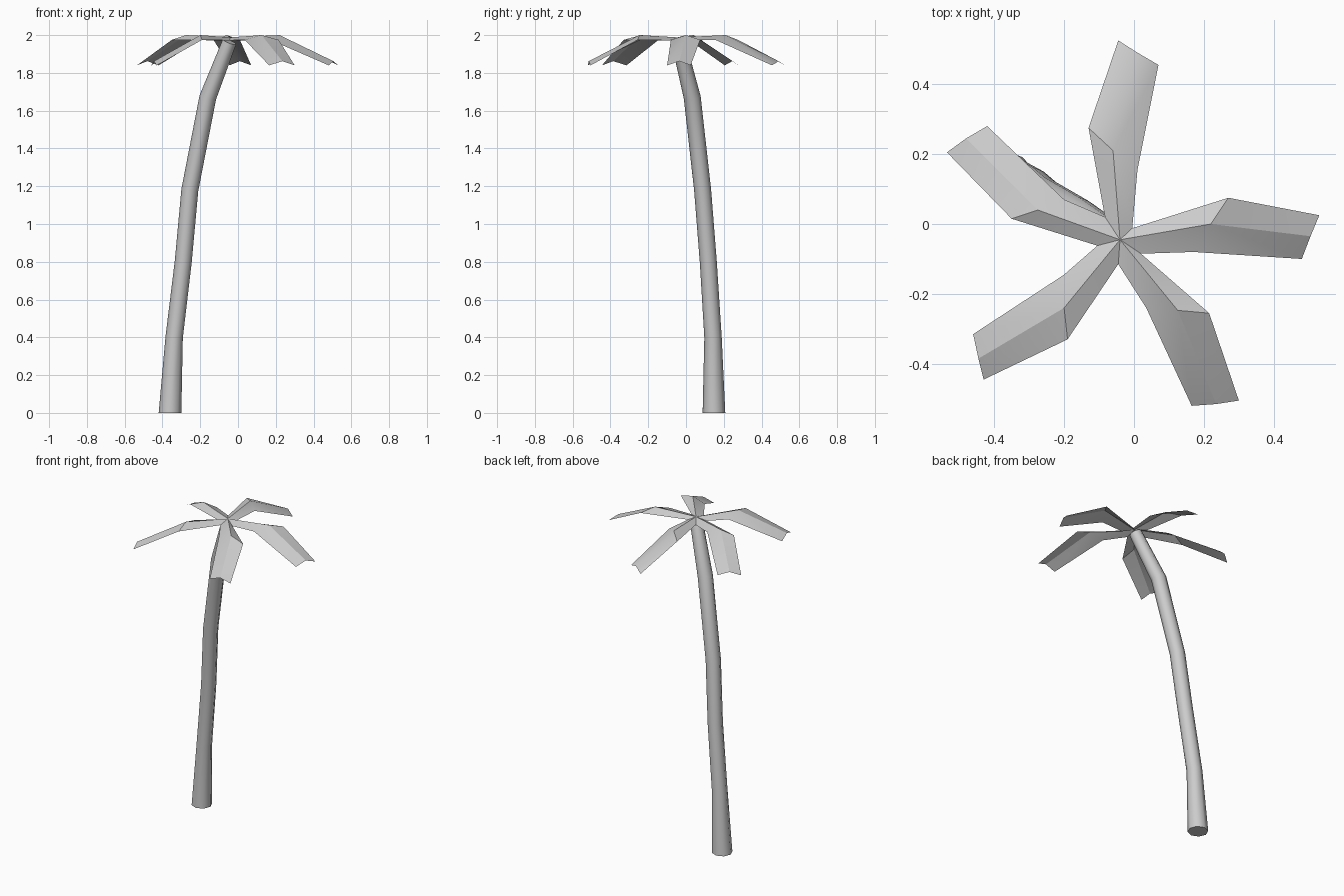
import bpy, bmesh, math
from mathutils import Vector

cube = bpy.data.objects.get("Cube")
if cube:
    bpy.data.objects.remove(cube)

grey = bpy.data.materials.new("plain_grey")
grey.use_nodes = True
colour = (0.6, 0.6, 0.6, 1)
grey.diffuse_color = colour
grey.node_tree.nodes["Principled BSDF"].inputs["Base Color"].default_value = colour


def finish(name, bm, angle):
    mesh = bpy.data.meshes.new(name)
    bm.to_mesh(mesh)
    bm.free()
    obj = bpy.data.objects.new(name, mesh)
    bpy.context.collection.objects.link(obj)
    mesh.materials.append(grey)
    bpy.ops.object.select_all(action="DESELECT")
    obj.select_set(True)
    bpy.context.view_layer.objects.active = obj
    bpy.ops.object.shade_smooth_by_angle(angle=math.radians(angle))


# Trunk: tapered rings along a leaning path (x, y, z, radius)
SIDES = 8
path = [(-.36, .148, 0, .06), (-.338, .143, .4, .046), (-.29, .118, .8, .045),
        (-.255, .088, 1.18, .045), (-.16, .033, 1.67, .045), (-.045, -.04, 1.965, .038)]
bm = bmesh.new()
rings = []
for i, (x, y, z, r) in enumerate(path):
    before, after = path[max(i - 1, 0)], path[min(i + 1, len(path) - 1)]
    axis = Vector(after[:3]) - Vector(before[:3])
    turn = Vector((0, 0, 1)).rotation_difference(axis)
    ring = []
    for k in range(SIDES):
        a = math.tau * k / SIDES
        offset = Vector((r * math.cos(a), r * math.sin(a), 0))
        if i:
            offset.rotate(turn)
        ring.append(bm.verts.new(Vector((x, y, z)) + offset))
    rings.append(ring)
for low, high in zip(rings, rings[1:]):
    for k in range(SIDES):
        n = (k + 1) % SIDES
        bm.faces.new((low[k], low[n], high[n], high[k]))
bm.faces.new(rings[0][::-1])
bm.faces.new(rings[-1])
finish("trunk", bm, 50)

# Crown: five folded fronds that share the notches between them
notches = [(.02, -.085), (-.005, -.012), (-.083, .02), (-.105, -.062), (-.045, -.115)]
# Each frond: bend (right, ridge, left), then tip (right, ridge, left)
fronds = [
    [(.17, -.08), (.22, 0), (.27, .075), (.48, -.10), (.505, -.035), (.53, .025)],
    [(.01, .155), (-.06, .21), (-.13, .275), (.07, .455), (.01, .49), (-.045, .525)],
    [(-.2, .07), (-.275, .04), (-.35, .015), (-.42, .28), (-.48, .245), (-.535, .205)],
    [(-.2, -.145), (-.2, -.24), (-.19, -.33), (-.46, -.315), (-.445, -.385), (-.43, -.445)],
    [(.035, -.24), (.125, -.247), (.215, -.255), (.165, -.52), (.235, -.515), (.30, -.505)],
]
# Order the third frond's sides to run the same way round as the others
fronds[2] = fronds[2][:3] + fronds[2][3:]
heights = (1.975, 2.0, 1.975, 1.84, 1.862, 1.84)
bm = bmesh.new()
centre = bm.verts.new((-.04, -.045, 1.988))
roots = [bm.verts.new((x, y, 1.972)) for x, y in notches]
for i, points in enumerate(fronds):
    a, ridge, b, tip_a, tip_ridge, tip_b = [
        bm.verts.new((x, y, z)) for (x, y), z in zip(points, heights)]
    right, left = roots[i], roots[(i + 1) % 5]
    for face in ((centre, right, a, ridge), (centre, ridge, b, left),
                 (a, tip_a, tip_ridge, ridge), (ridge, tip_ridge, tip_b, b)):
        bm.faces.new(face)
bmesh.ops.triangulate(bm, faces=bm.faces[:])
finish("palm_crown", bm, 25)
